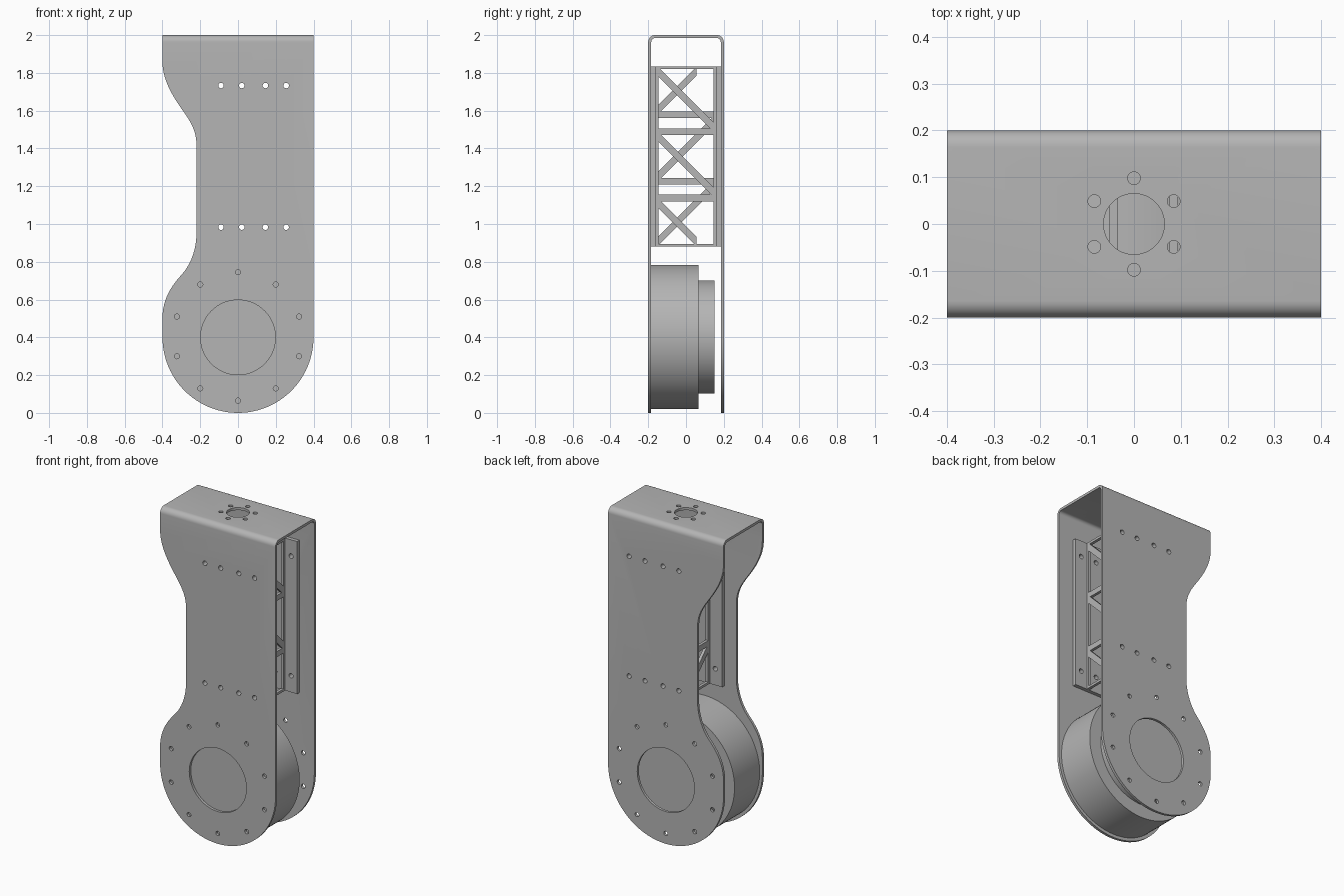
import bpy, bmesh, math
from mathutils import Matrix, Vector
from mathutils.geometry import interpolate_bezier

if "Cube" in bpy.data.objects:
    bpy.data.objects.remove(bpy.data.objects["Cube"])

metal = bpy.data.materials.new("grey_metal")
metal.use_nodes = True
metal.diffuse_color = (0.46, 0.46, 0.46, 1)
metal.node_tree.nodes["Principled BSDF"].inputs["Base Color"].default_value = metal.diffuse_color

HUB_Z = 0.4        # axis of the drum
WALL = 0.016       # sheet thickness
DEPTH = 0.2        # half depth of the bracket


def make(name, bm):
    bmesh.ops.recalc_face_normals(bm, faces=bm.faces)
    mesh = bpy.data.meshes.new(name)
    bm.to_mesh(mesh)
    bm.free()
    mesh.materials.append(metal)
    obj = bpy.data.objects.new(name, mesh)
    bpy.context.collection.objects.link(obj)
    return obj


def prism(bm, points, axis, start, end):
    """Extrude a closed outline along x or y."""
    place = (lambda p: (start, p[0], p[1])) if axis == "x" else (lambda p: (p[0], start, p[1]))
    face = bm.faces.new([bm.verts.new(place(p)) for p in points])
    moved = bmesh.ops.extrude_face_region(bm, geom=[face])["geom"]
    step = Vector((end - start, 0, 0) if axis == "x" else (0, end - start, 0))
    bmesh.ops.translate(bm, vec=step, verts=[v for v in moved if isinstance(v, bmesh.types.BMVert)])


def box(bm, x, y, z):
    prism(bm, [(y[0], z[0]), (y[1], z[0]), (y[1], z[1]), (y[0], z[1])], "x", *x)


def cylinder(bm, centre, radius, length, along_y=True, segments=24):
    turn = Matrix.Rotation(math.pi / 2, 4, "X") if along_y else Matrix()
    bmesh.ops.create_cone(bm, cap_ends=True, segments=segments, radius1=radius, radius2=radius,
                          depth=length, matrix=Matrix.Translation(centre) @ turn)


def boolean(obj, cutter, operation):
    mod = obj.modifiers.new(operation.lower(), "BOOLEAN")
    mod.object, mod.operation, mod.solver = cutter, operation, "EXACT"
    bpy.context.view_layer.objects.active = obj
    bpy.ops.object.modifier_apply(modifier=mod.name)


def finish(obj):
    bpy.ops.object.select_all(action="DESELECT")
    obj.select_set(True)
    bpy.context.view_layer.objects.active = obj
    bpy.ops.object.shade_smooth_by_angle(angle=math.radians(30))


def curve(a, ha, hb, b):
    pts = interpolate_bezier(*[Vector((*p, 0)) for p in (a, ha, hb, b)], 12)
    return [(p.x, p.y) for p in pts]


# Folded sheet: a U section with rounded bends, swept across the width
def u_profile(half, top, radius):
    pts = [(-half, -0.1)]
    for side, first in ((-1, 180), (1, 90)):
        for i in range(9):
            a = math.radians(first - i * 90 / 8)
            pts.append((side * (half - radius) + radius * math.cos(a), top - radius + radius * math.sin(a)))
    return pts + [(half, -0.1)]


bm = bmesh.new()
prism(bm, u_profile(DEPTH, 2, 0.036) + u_profile(DEPTH - WALL, 2 - WALL, 0.02)[::-1], "x", -0.45, 0.45)
bracket = make("folded_bracket", bm)

# Side outline: round foot, straight right edge, waisted left edge
outline = [(0.4, 2.1)]
for i in range(49):
    a = -math.pi * i / 48
    outline.append((0.4 * math.cos(a), HUB_Z + 0.4 * math.sin(a)))
outline += curve((-0.4, 0.5), (-0.4, 0.6), (-0.355, 0.67), (-0.3, 0.73))
outline += curve((-0.3, 0.73), (-0.25, 0.785), (-0.22, 0.865), (-0.22, 0.95))[1:]
outline += curve((-0.22, 1.42), (-0.22, 1.49), (-0.25, 1.54), (-0.285, 1.59))
outline += curve((-0.285, 1.59), (-0.345, 1.675), (-0.4, 1.76), (-0.4, 1.86))[1:]
outline.append((-0.4, 2.1))
bm = bmesh.new()
prism(bm, outline, "y", -0.3, 0.3)
trim = make("outline_trim", bm)
trim.hide_render = True

# Hole cutter: hub window, bolt circle, strut screws and top port
bm = bmesh.new()
cylinder(bm, (0, 0, HUB_Z), 0.198, 0.6, segments=64)
for i in range(10):
    a = math.radians(90 + 36 * i)
    cylinder(bm, (0.34 * math.cos(a), 0, HUB_Z + 0.005 + 0.34 * math.sin(a)), 0.0135, 0.6)
for x in (-0.09, 0.02, 0.145, 0.255):
    for z in (0.983, 1.733):
        cylinder(bm, (x, 0, z), 0.0145, 0.6)
cylinder(bm, (0, 0, 2), 0.065, 0.1, False, 48)
for i in range(6):
    a = math.radians(90 + 60 * i)
    cylinder(bm, (0.098 * math.cos(a), 0.098 * math.sin(a), 2), 0.0135, 0.1, False)
holes = make("hole_cutter", bm)
holes.hide_render = True

boolean(bracket, trim, "INTERSECT")
boolean(bracket, holes, "DIFFERENCE")
finish(bracket)

# Strut mounting plates on the inside of both walls
LOW, HIGH = 0.88, 1.835
for name, side in (("front_mounting_plate", -1), ("back_mounting_plate", 1)):
    bm = bmesh.new()
    box(bm, (-0.137, 0.297), sorted((side * 0.161, side * (DEPTH - WALL))), (LOW, HIGH))
    plate = make(name, bm)
    boolean(plate, holes, "DIFFERENCE")
    finish(plate)


# Lattice webs between the plates; the middle one is upside down
def lattice(name, x, flipped):
    bm = bmesh.new()
    span = (x - 0.009, x + 0.009)
    for side in (-1, 1):
        box(bm, span, sorted((side * 0.145, side * 0.161)), (LOW, HIGH))
    for z0, z1 in ((LOW, LOW + 0.015), (1.12, 1.155), (1.472, 1.506), (HIGH - 0.015, HIGH)):
        box(bm, span, (-0.15, 0.15), (z0, z1))
    for z, y_end in ((1.808, 0.15), (1.465, 0.15), (1.112, 0.055)):
        y0, h = -0.15, 0.025
        z_end = z - (y_end - y0)
        prism(bm, [(y0, z - h), (y_end, z_end - h), (y_end, z_end + h), (y0, z + h)], "x", *span)
    if flipped:
        for v in bm.verts:
            v.co.z = LOW + HIGH - v.co.z
    make(name, bm)


lattice("right_lattice", -0.043, False)
lattice("middle_lattice", 0.085, True)
lattice("left_lattice", 0.205, False)

# Drum and its stepped hub
for name, radius, y0, y1 in (("drum", 0.382, -DEPTH + WALL, 0.065), ("drum_hub", 0.3, 0.06, 0.15)):
    bm = bmesh.new()
    cylinder(bm, (0, (y0 + y1) / 2, HUB_Z + 0.002), radius, y1 - y0, segments=96)
    finish(make(name, bm))

for helper in (trim, holes):
    bpy.data.objects.remove(helper)
